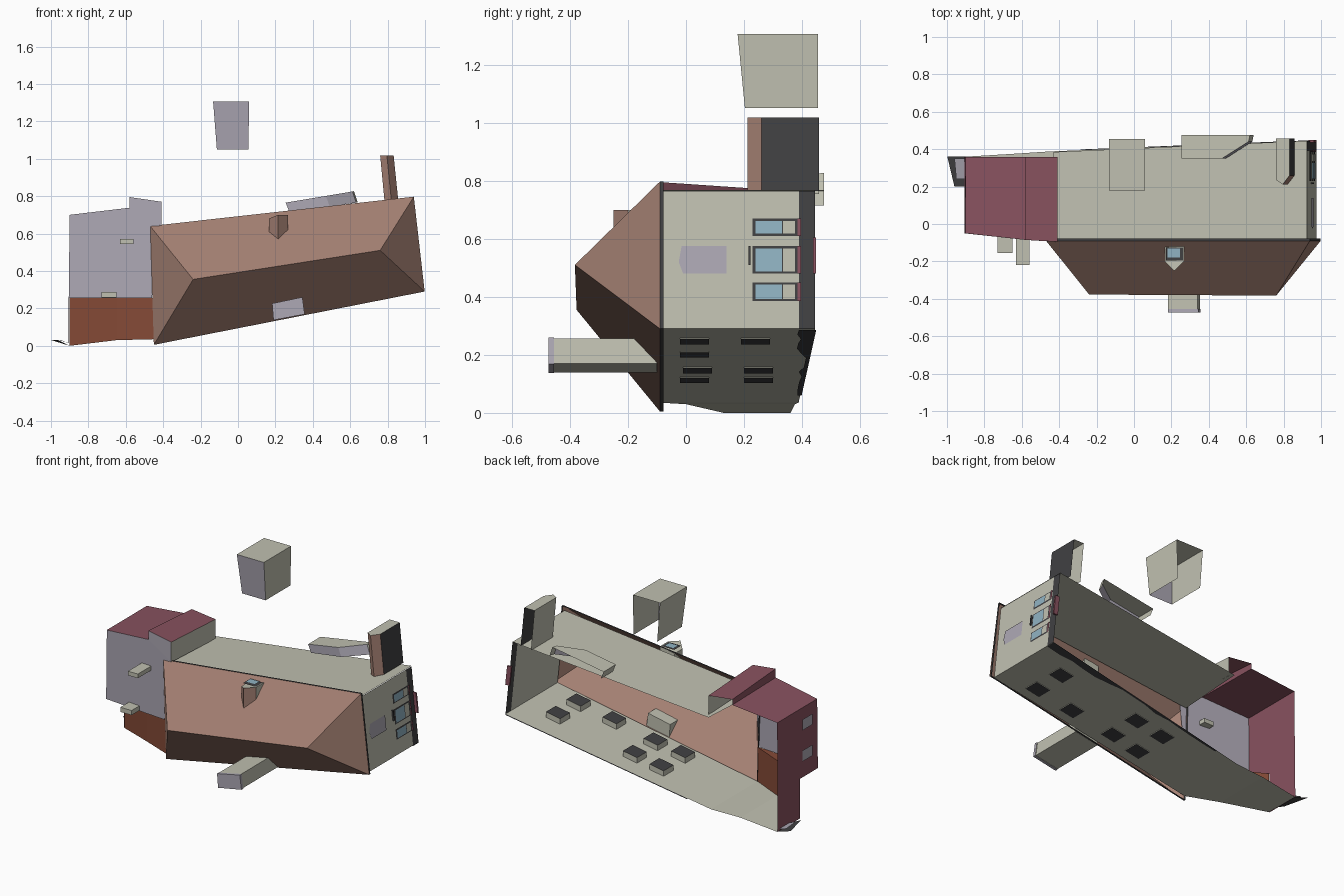
import bpy, bmesh, math, random
from mathutils import Vector

if "Cube" in bpy.data.objects:
    bpy.data.objects.remove(bpy.data.objects["Cube"])
random.seed(4)

def mat(name, rgb):
    m = bpy.data.materials.new(name)
    m.diffuse_color = (*rgb, 1)
    m.use_nodes = True
    m.node_tree.nodes["Principled BSDF"].inputs["Base Color"].default_value = m.diffuse_color
    return m

CREAM = mat("cream plaster", (.53, .53, .44))
LILAC = mat("lilac grey", (.42, .395, .46))
MAROON = mat("maroon", (.25, .085, .115))
BROWN = mat("brown tile", (.37, .215, .17))
RUST = mat("rust brick", (.24, .07, .038))
BLACK = mat("charcoal", (.052, .052, .055))
BLUE = mat("window blue", (.28, .45, .54))

def shell(name, faces):
    """Open shell from a list of (material, corner points)."""
    bm = bmesh.new()
    me = bpy.data.meshes.new(name)
    mats = []
    for m, pts in faces:
        if m not in mats:
            mats.append(m)
            me.materials.append(m)
        f = bm.faces.new([bm.verts.new(p) for p in pts])
        f.material_index = mats.index(m)
    bmesh.ops.remove_doubles(bm, verts=bm.verts, dist=.0005)
    bm.to_mesh(me)
    bm.free()
    ob = bpy.data.objects.new(name, me)
    bpy.context.collection.objects.link(ob)
    return ob

def tube(name, a, b, mats, cap_a=None, cap_b=None):
    """Walls between two matching loops, with optional caps."""
    n = len(a)
    faces = [(mats[i % len(mats)], [a[i], a[(i+1) % n], b[(i+1) % n], b[i]])
             for i in range(n) if mats[i % len(mats)]]
    if cap_a: faces.append((cap_a, a))
    if cap_b: faces.append((cap_b, b))
    return shell(name, faces)

def at_y(pts, y):
    return [(x, y, z) for x, z in pts]

def floor_z(x):
    return .035 + .179 * (x + .45)

# hipped main roof, open underneath
A, B, C, D = (-.47, -.09, .64), (.94, -.09, .797), (.998, -.09, .29), (-.45, -.09, .005)
E, F = (-.24, -.377, .355), (.76, -.383, .51)
shell("main_roof", [(BROWN, [A, B, F, E]), (BROWN, [B, C, F]),
                    (BROWN, [C, D, E, F]), (BROWN, [D, A, E])])
# dark eave band round the roof
rim = [(x, z) for x, _, z in (A, B, C, D)]
tube("eave_band", at_y(rim, -.09), at_y(rim, -.078), [BLACK])

# upper facade and right end wall
shell("upper_facade", [(CREAM, [(-.46, -.085, .62), (.925, -.085, .768),
                                (.925, .445, .768), (-.43, .385, .62)])])

def wall_x(z):
    return .975 - .105 * (z - .29)

def on_wall(y0, y1, z0, z1, d=0):
    return [(wall_x(z) + d, y, z) for y, z in ((y0, z0), (y1, z0), (y1, z1), (y0, z1))]

shell("right_wall", [(CREAM, on_wall(-.085, .39, .29, .765)),
                     (BLACK, on_wall(.39, .445, .29, .765))])

# lower facade strip running on under the side wing
rows = [(.975, -.085, .445, .29), (-.45, -.085, .388, .035),
        (-.65, 0, .375, .03), (-.9, .13, .36, 0)]
shell("lower_facade", [(CREAM, [(p[0], p[1], p[3]), (q[0], q[1], q[3]),
                                (q[0], q[2], q[3]), (p[0], p[2], p[3])])
                       for p, q in zip(rows, rows[1:])])
# uneven plinth under the lower facade
plinth = []
xs = [.975 - i * .09 for i in range(15)]
ys = [.4 + random.uniform(-.02, .02) for _ in xs]
for i in range(14):
    edge = [.388 + .057 * (xs[k] + .45) / 1.425 for k in (i, i+1)]
    plinth.append((BLACK, [(xs[i], min(ys[i], edge[0] - .01), floor_z(xs[i]) - .004),
                           (xs[i+1], min(ys[i+1], edge[1] - .01), floor_z(xs[i+1]) - .004),
                           (xs[i+1], edge[1] + .004, floor_z(xs[i+1]) - .004),
                           (xs[i], edge[0] + .004, floor_z(xs[i]) - .004)]))
shell("plinth", plinth)

# window boxes in the lower facade
def window_box(i, x, y, s=.05):
    def loop(d):
        return [(x+a, y+b, floor_z(x+a) + d)
                for a, b in ((-s, -s), (s, -s), (s, s), (-s, s))]
    tube(f"lower_window_{i}", loop(-.004), loop(.035), [CREAM], BLACK, BLACK)

for i, (x, y) in enumerate([(.745, .03), (.745, .24), (.49, .03), (.19, .04),
                            (.19, .25), (0, .03), (0, .25)]):
    window_box(i, x, y)

# right wall: vent plate, three windows and shutter
shell("vent_plate", [(LILAC, [(wall_x(z) + .005, y, z) for y, z in
      ((-.025, .52), (-.01, .48), (.14, .48), (.14, .575), (-.015, .575))])])
for i, (z0, z1) in enumerate([(.385, .45), (.48, .575), (.61, .67)]):
    shell(f"end_window_{i}", [(BLACK, on_wall(.23, .39, z0, z1, .004)),
                              (BLUE, on_wall(.24, .33, z0+.008, z1-.008, .007)),
                              (CREAM, on_wall(.335, .375, z0+.008, z1-.008, .007)),
                              (MAROON, on_wall(.385, .397, z0, z1, .008))])
tube("end_shutter", on_wall(.437, .448, .48, .605, -.01), on_wall(.437, .448, .48, .605, .02),
     [MAROON], MAROON, MAROON)
tube("window_edge", on_wall(.215, .222, .51, .575, 0), on_wall(.215, .222, .51, .575, .01),
     [BLACK], None, BLACK)

# side wing
shell("wing", [
    (LILAC, [(-.9, -.05, .70), (-.905, -.05, .255), (-.65, -.075, .255), (-.46, -.09, .255),
             (-.42, -.095, .65), (-.58, -.085, .738)]),
    (MAROON, [(-.9, -.05, .70), (-.9, .357, .70), (-.58, .357, .73), (-.58, -.085, .738)]),
    (MAROON, [(-.9, -.05, .70), (-.905, -.05, .255), (-.905, .13, .255), (-.905, .13, 0),
              (-.905, .36, 0), (-.9, .357, .70)])])
# raised part of the wing
ra, rb, rc, rd = (-.58, -.085, .795), (-.41, -.095, .77), (-.41, .357, .745), (-.58, .357, .765)
def low(p, z):
    return (p[0], p[1], z)
shell("wing_attic", [
    (MAROON, [ra, rb, rc, rd]),
    (LILAC, [ra, rb, low(rb, .64), low(ra, .735)]),
    (CREAM, [rb, rc, low(rc, .62), low(rb, .64)]),
    (MAROON, [ra, rd, low(rd, .73), low(ra, .735)])])
# recessed brick ground part of the wing
brick = [(-.45, -.085, .035), (-.65, 0, .03), (-.9, .13, 0)]
top = [-.09, -.075, -.05]
faces = []
for i in range(2):
    p, q = brick[i], brick[i+1]
    faces.append((RUST, [p, q, low(q, .255), low(p, .255)]))
    faces.append((RUST, [low(p, .255), low(q, .255), (q[0], top[i+1], .255), (p[0], top[i], .255)]))
shell("wing_brick", faces)
# left side windows and entrance slab
for i, z in enumerate((.36, .56)):
    shell(f"wing_window_{i}", [(LILAC, [(-.909, y, zz) for y, zz in
          ((.01, z), (.11, z), (.11, z+.07), (.01, z+.07))])])
shell("entrance_slab", [(BLACK, [(-.9, .2, 0), (-.9, .36, 0), (-.998, .36, .03), (-.96, .2, .03)]),
                        (LILAC, [(-.9, .24, .012), (-.9, .35, .012), (-.96, .35, .032), (-.95, .24, .032)])])

# small flues on the wing
for i, (x0, x1, y0, z0, z1) in enumerate([(-.63, -.56, -.22, .545, .572),
                                          (-.73, -.65, -.155, .258, .288)]):
    q = [(x0, z0), (x1, z0), (x1, z1), (x0, z1)]
    tube(f"wing_flue_{i}", at_y(q, y0), at_y(q, -.04), [CREAM], CREAM, CREAM)

# large chimney through the lower roof slope
q = [(.19, .14), (.352, .17), (.34, .257), (.183, .225)]
tube("chimney", at_y(q, -.46), at_y(q, -.1), [CREAM], LILAC, CREAM)
q2 = [(x + .002 + (x - .27) * .03, z + (z - .2) * .05) for x, z in q]
tube("chimney_cap", at_y(q2, -.474), at_y(q2, -.455), [LILAC], LILAC, CREAM)

# dormer with window on the upper roof slope
gable = [(.165, -.12), (.165, -.2), (.215, -.25), (.268, -.2), (.268, -.12)]
front = [(x, y, .70 if x > .2 else .68) for x, y in gable]
back = [(x, y, .56 + (x - .165) * .1 if y < -.13 else .6) for x, y in gable]
tube("dormer", front, back, [CREAM, BROWN, BROWN, CREAM, CREAM], CREAM)
shell("dormer_window", [(BLACK, [(x, y, .70) for x, y in ((.172, -.125), (.262, -.125), (.262, -.195), (.172, -.195))]),
                        (BLUE, [(x, y, .706) for x, y in ((.18, -.13), (.245, -.13), (.245, -.18), (.18, -.18))])])

# tall porch on the upper facade
pl, pr = [(.785, .755), (.76, 1.018)], [(.858, .765), (.832, 1.018)]
yb, ym, yf = .458, .26, .212
def pt(p, y): return (p[0], y, p[1])
mid = [((a[0]+b[0])/2, (a[1]+b[1])/2) for a, b in zip(pl, pr)]
shell("porch", [
    (CREAM, [pt(pl[0], .235), pt(pl[0], yb), pt(pl[1], yb), pt(pl[1], .235)]),
    (BLACK, [pt(pr[0], ym), pt(pr[0], yb), pt(pr[1], yb), pt(pr[1], ym)]),
    (BROWN, [pt(pl[0], .235), pt(mid[0], yf), pt(mid[1], yf), pt(pl[1], .235)]),
    (BROWN, [pt(mid[0], yf), pt(pr[0], ym), pt(pr[1], ym), pt(mid[1], yf)]),
    (CREAM, [pt(pl[1], .235), pt(mid[1], yf), pt(pr[1], ym), pt(pr[1], yb), pt(pl[1], yb)])])

# angled bay on the upper facade
plan = [(.255, .475), (.255, .35), (.47, .35), (.612, .44), (.62, .475)]
up = [(x, y, .765 + (x - .255) * .168) for x, y in plan]
dn = [(x + .02, y, .715 + (x - .255) * .14) for x, y in plan]
tube("bay", up, dn, [CREAM, LILAC, LILAC, CREAM, None], CREAM)

# floating box, open below and behind
f0, f1, f2, f3 = (-.133, .178, 1.305), (.06, .178, 1.305), (.055, .203, 1.05), (-.113, .203, 1.05)
b0, b1, b2, b3 = [(p[0], .455, p[2]) for p in (f0, f1, f2, f3)]
shell("floating_box", [(LILAC, [f0, f1, f2, f3]), (CREAM, [f0, f1, b1, b0]),
                       (CREAM, [f1, f2, b2, b1]), (CREAM, [f0, f3, b3, b0])])
